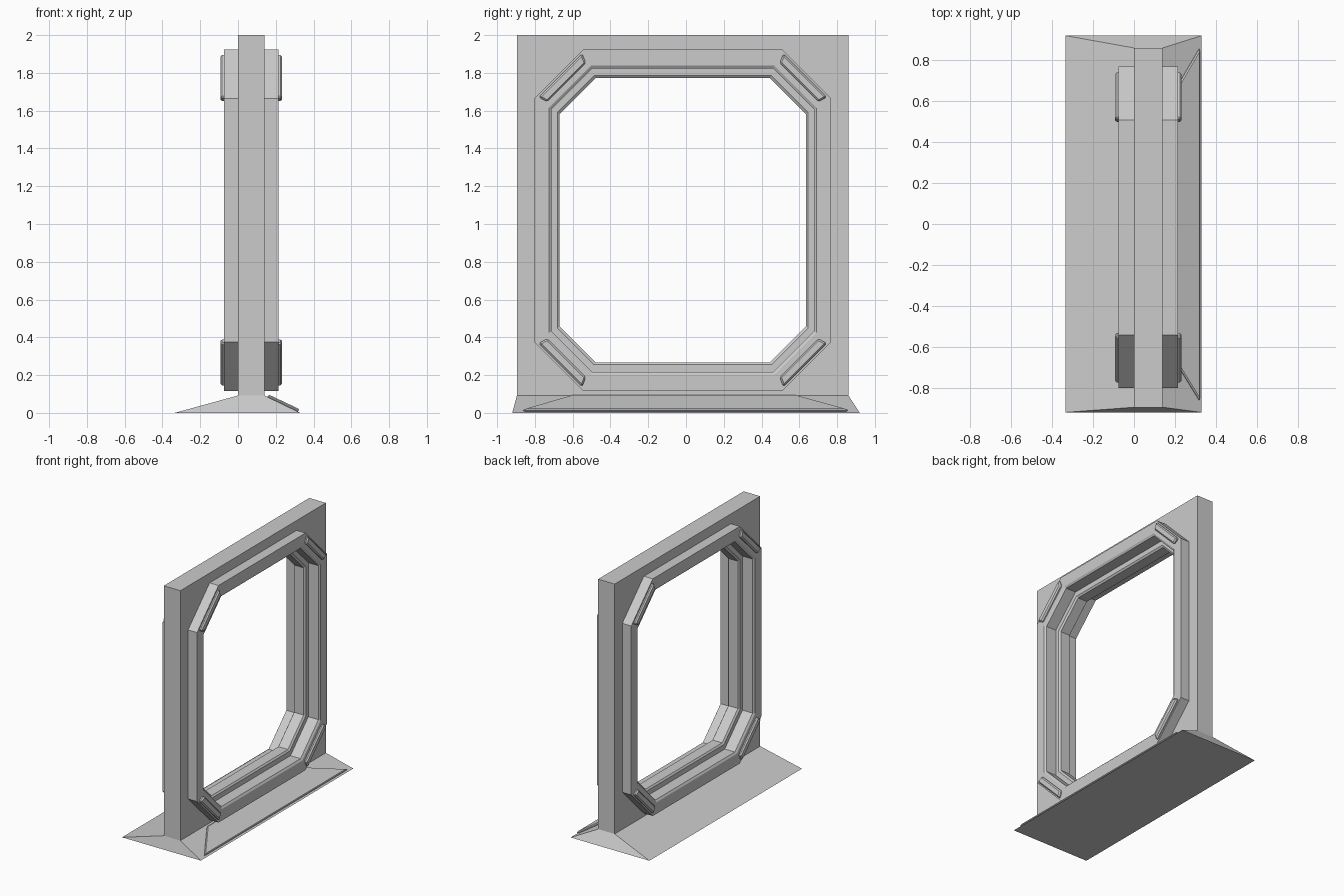
import bpy, bmesh

if "Cube" in bpy.data.objects:
    bpy.data.objects.remove(bpy.data.objects["Cube"])

CX, CY, CZ = 0.07, -0.017, 1.02   # centre of the frame opening


def make(name, verts, faces, bevel=0):
    mesh = bpy.data.meshes.new(name)
    mesh.from_pydata(verts, [], faces)
    bm = bmesh.new()
    bm.from_mesh(mesh)
    bmesh.ops.recalc_face_normals(bm, faces=bm.faces)
    bm.to_mesh(mesh)
    bm.free()
    ob = bpy.data.objects.new(name, mesh)
    bpy.context.collection.objects.link(ob)
    if bevel:
        m = ob.modifiers.new("bevel", "BEVEL")
        m.width, m.segments = bevel, 1
    return ob


def loft(name, loops, closed=False, bevel=0):
    """Join equal-length point loops with quads; cap the ends unless closed."""
    n, k = len(loops[0]), len(loops)
    faces = []
    for a in range(k if closed else k - 1):
        b = (a + 1) % k
        for i in range(n):
            j = (i + 1) % n
            faces.append((a * n + i, a * n + j, b * n + j, b * n + i))
    if not closed:
        faces += [tuple(range(n)), tuple(range((k - 1) * n, k * n))]
    return make(name, [p for l in loops for p in l], faces, bevel)


def rect(x0, x1, y0, y1, z):
    return [(x0, y0, z), (x1, y0, z), (x1, y1, z), (x0, y1, z)]


def octagon(hy, hz, c, x):
    pts = [(hy, hz - c), (hy - c, hz), (c - hy, hz), (-hy, hz - c),
           (-hy, c - hz), (c - hy, -hz), (hy - c, -hz), (hy, c - hz)]
    return [(CX + x, CY + y, CZ + z) for y, z in pts]


# sloped base
loft("base", [rect(-0.335, 0.33, -0.92, 0.92, 0),
              rect(0, 0.14, -0.895, 0.86, 0.092)])

# wall slab with octagonal opening
wall = loft("wall_slab", [rect(0, 0.14, -0.895, 0.86, 0.092),
                          rect(0, 0.14, -0.895, 0.86, 2)])
cutter = loft("opening_cutter", [octagon(0.75, 0.85, 0.235, s) for s in (-0.3, 0.3)])
cutter.hide_render = True
mod = wall.modifiers.new("opening", "BOOLEAN")
mod.operation, mod.object, mod.solver = "DIFFERENCE", cutter, "EXACT"
bpy.context.view_layer.objects.active = wall
bpy.ops.object.modifier_apply(modifier=mod.name)
bpy.data.objects.remove(cutter)

# stepped octagonal trim lining the opening, symmetric through the wall
half = [(0.785, 0.905, 0.26, 0.145), (0.708, 0.818, 0.222, 0.145),
        (0.694, 0.803, 0.215, 0.135), (0.694, 0.803, 0.215, 0.05),
        (0.664, 0.765, 0.195, 0.05), (0.652, 0.752, 0.19, 0.04)]
profile = half + [(a, b, c, -x) for a, b, c, x in reversed(half)]
loft("window_trim", [octagon(*p) for p in profile], closed=True)

# corner clips on both faces of the trim
clip = [(0.763, 0.652), (0.533, 0.882), (0.513, 0.832), (0.718, 0.627)]
for sx in (-1, 1):
    for sy in (-1, 1):
        for sz in (-1, 1):
            loft("corner_clip", [[(CX + sx * x, CY + sy * y, CZ + sz * z)
                                  for y, z in clip] for x in (0.13, 0.163)], bevel=0.009)

# raised trapezoid panel on the base slope
quad = [(0.155, -0.60, 0.083), (0.318, -0.865, 0.006),
        (0.318, 0.86, 0.006), (0.155, 0.58, 0.083)]
loft("base_panel", [[(x + 0.43 * d, y, z + 0.9 * d) for x, y, z in quad]
                    for d in (-0.002, 0.016)], bevel=0.006)
